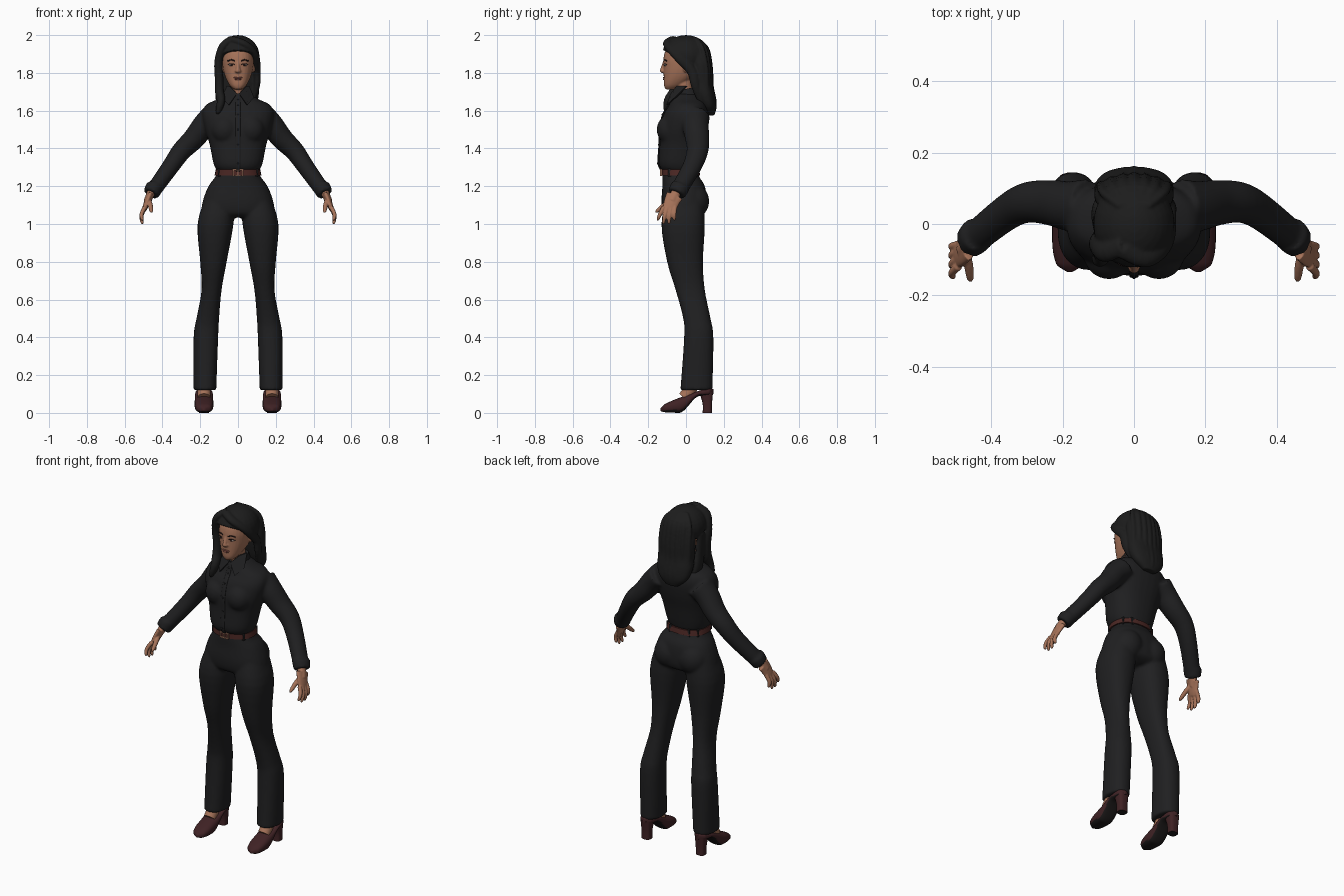
import bpy, bmesh, math
from mathutils import Vector, Matrix

if "Cube" in bpy.data.objects:
    bpy.data.objects.remove(bpy.data.objects["Cube"])

SIDES = 28  # points around each cross-section


def material(name, *colour):
    mat = bpy.data.materials.new(name)
    mat.use_nodes = True
    mat.diffuse_color = (*colour, 1)
    shader = mat.node_tree.nodes["Principled BSDF"]
    shader.inputs["Base Color"].default_value = (*colour, 1)
    shader.inputs["Roughness"].default_value = .8
    return mat


CLOTH = material("black cloth", .014, .014, .015)
HAIR = material("black hair", .012, .012, .012)
SKIN = material("brown skin", .38, .17, .1)
SHOE = material("maroon leather", .05, .016, .018)
SOLE = material("dark sole", .012, .01, .01)
BELT = material("red brown belt", .07, .02, .017)
BUCKLE = material("copper buckle", .35, .17, .11)
LIPS = material("lip red", .27, .09, .07)
EYE = material("eye white", .5, .42, .38)
IRIS = material("dark brown iris", .02, .01, .01)


def resample(rows, steps=4):
    """Smooth spline through rows of numbers."""
    rows = [Vector(row) for row in rows]
    rows = [rows[0], *rows, rows[-1]]
    result = []
    for a, b, c, d in zip(rows, rows[1:], rows[2:], rows[3:]):
        for step in range(steps):
            t = step / steps
            result.append(b + ((c - a) + ((2*a - 5*b + 4*c - d) + (3*b - a - 3*c + d)*t)*t)*t/2)
    return result + [rows[-1]]


def bridge(bm, rings, both):
    """Join rings into a closed body, optionally mirrored in x."""
    for side in ((1, -1) if both else (1,)):
        loops = [[bm.verts.new((side*p.x, p.y, p.z)) for p in ring] for ring in rings]
        for low, high in zip(loops, loops[1:]):
            for i in range(SIDES):
                j = (i + 1) % SIDES
                bm.faces.new((low[i], low[j], high[j], high[i]))
        bm.faces.new(loops[0])
        bm.faces.new(loops[-1])


def slices(bm, rows, upright=True, power=2.3, both=False):
    """Rows: level, half width, then near and far limit in depth, then x centre."""
    rings = []
    for level, half, near, far, centre in resample(rows):
        ring = []
        for i in range(SIDES):
            angle = i * math.tau / SIDES
            c, s = (math.copysign(abs(w)**(2/power), w) for w in (math.cos(angle), math.sin(angle)))
            across, deep = centre + half*c, (near + far + (far - near)*s) / 2
            ring.append(Vector((across, deep, level) if upright else (across, level, deep)))
        rings.append(ring)
    bridge(bm, rings, both)


def oval(level, half, near, far, centre=0):
    return (level, half, near, far, centre)


def tube(bm, path, start, end, flat=1, tip=False, both=False):
    """Tube whose radius runs from start to end; flat scales it along y."""
    points = resample(path)
    last = len(points) - 1
    rings = []
    for i, point in enumerate(points):
        t = i / last
        radius = start + (end - start)*t
        if tip:
            radius *= max(.2, math.sqrt(1 - t**8))
        along = (points[min(i + 1, last)] - points[max(i - 1, 0)]).normalized()
        v = Vector((0, 1, 0))
        v = (v - along*v.dot(along)).normalized()
        u = along.cross(v)
        angles = [k * math.tau / SIDES for k in range(SIDES)]
        rings.append([point + radius*(u*math.cos(a) + v*flat*math.sin(a)) for a in angles])
    bridge(bm, rings, both)


def ball(bm, place, size, both=False):
    for side in ((1, -1) if both else (1,)):
        spot = Vector((side*place[0], place[1], place[2]))
        bmesh.ops.create_uvsphere(bm, u_segments=24, v_segments=16, radius=1,
                                  matrix=Matrix.LocRotScale(spot, None, Vector(size)))


def box(bm, place, size):
    bmesh.ops.create_cube(bm, size=1, matrix=Matrix.LocRotScale(Vector(place), None, Vector(size)))


def finish(name, bm, *materials, rule=None, voxel=0, relax=4):
    """Make the object; a voxel size fuses its bodies into one smooth surface."""
    bmesh.ops.recalc_face_normals(bm, faces=bm.faces)
    for face in bm.faces:
        face.smooth = True
        if rule:
            face.material_index = rule(face)
    mesh = bpy.data.meshes.new(name)
    bm.to_mesh(mesh)
    bm.free()
    part = bpy.data.objects.new(name, mesh)
    bpy.context.collection.objects.link(part)
    for mat in materials:
        mesh.materials.append(mat)
    if voxel:
        fuse = part.modifiers.new("fuse", "REMESH")
        fuse.mode, fuse.voxel_size, fuse.use_smooth_shade = "VOXEL", voxel, True
        smooth = part.modifiers.new("relax", "SMOOTH")
        smooth.factor, smooth.iterations = .5, relax
    else:
        bpy.ops.object.select_all(action="DESELECT")
        part.select_set(True)
        bpy.context.view_layer.objects.active = part
        bpy.ops.object.shade_smooth_by_angle(angle=math.radians(45))


# Shirt: torso, bust, sleeves and cuffs
bm = bmesh.new()
torso = [oval(1.28, .11, -.125, .06), oval(1.32, .13, -.145, .07), oval(1.42, .15, -.14, .09),
         oval(1.5, .175, -.14, .11), oval(1.58, .19, -.12, .12), oval(1.63, .17, -.09, .11),
         oval(1.66, .11, -.08, .09), oval(1.69, .06, -.07, .06)]
slices(bm, torso)
ball(bm, (.07, -.09, 1.5), (.07, .065, .075), both=True)
tube(bm, [(.13, .05, 1.57), (.18, .05, 1.52), (.235, .06, 1.45), (.3, .06, 1.385), (.36, .03, 1.3), (.46, -.05, 1.16)],
     start=.07, end=.04, flat=1.1, both=True)
tube(bm, [(.44, -.03, 1.2), (.46, -.05, 1.16)], start=.048, end=.043, flat=1.1, both=True)
finish("shirt", bm, CLOTH, voxel=.009)

# Collar band and folded collar points
bm = bmesh.new()
tube(bm, [(0, .014, 1.65), (0, 0, 1.715)], start=.068, end=.057)
outline = [(.006, -.082, 1.69), (.05, -.105, 1.63), (.085, -.06, 1.67), (.06, 0, 1.73), (.045, -.05, 1.73)]
for side in (1, -1):
    front = [bm.verts.new((side*x, y, z)) for x, y, z in outline]
    back = [bm.verts.new((side*x*.9, y + .01, z)) for x, y, z in outline]
    bm.faces.new(front)
    bm.faces.new(back)
    for i, corner in enumerate(front):
        bm.faces.new((front[i - 1], corner, back[i], back[i - 1]))
finish("collar", bm, CLOTH)

# Button placket following the front of the torso
bm = bmesh.new()
seam = [(0, near - .002, level) for level, half, near, far, centre in torso]
tube(bm, seam, start=.013, end=.013, flat=.3)
for x, y, z in seam[1:-1]:
    ball(bm, (x, y - .004, z), (.005, .003, .005))
finish("shirt_placket", bm, CLOTH)

# Trousers: hips, seat and legs
bm = bmesh.new()
slices(bm, [oval(1.29, .108, -.12, .06), oval(1.25, .12, -.125, .07), oval(1.2, .157, -.125, .1),
            oval(1.12, .187, -.13, .11), oval(1.06, .19, -.12, .1), oval(1.035, .15, -.09, .06)])
ball(bm, (.08, .04, 1.12), (.085, .083, .09), both=True)
slices(bm, [oval(1.15, .075, -.1, .09, .095), oval(1, .095, -.13, .1, .119), oval(.8, .07, -.1, .09, .13),
            oval(.65, .053, -.055, .1, .14), oval(.5, .06, -.015, .13, .16), oval(.4, .065, -.01, .145, .17),
            oval(.12, .06, -.03, .14, .175)], both=True)
finish("trousers", bm, CLOTH, voxel=.009)

# Belt, belt loops and buckle
bm = bmesh.new()
slices(bm, [oval(1.258, .124, -.13, .075), oval(1.288, .118, -.13, .07)])
finish("belt", bm, BELT)
bm = bmesh.new()
for degrees in (35, 60, 120, 145, 215, 325):
    angle = math.radians(degrees)
    box(bm, (.12*math.cos(angle), .1*math.sin(angle) - .03, 1.272), (.014, .014, .042))
finish("belt_loops", bm, CLOTH)
bm = bmesh.new()
for step in (-1, 0, 1):
    box(bm, (step*.025, -.132, 1.272), (.007, .01, .03))
    if step:
        box(bm, (0, -.132, 1.272 + step*.015), (.057, .01, .007))
finish("belt_buckle", bm, BUCKLE)

# Shoes: body shaped from toe to heel, dark underside and block heel
bm = bmesh.new()
rows = []
for step in range(17):
    t = step / 16
    rise = min(1, max(0, (t - .35) / .4))
    rounding = math.sqrt((1 - (1 - t)**6) * (1 - t**12))
    arch = .09 * rise*rise*(3 - 2*rise)
    rows.append(oval(.28*t - .135, .006 + (.05 - .013*t)*rounding, arch + .01*(1 - rounding),
                     .025 + .02*rounding + .1*t, .18))
slices(bm, rows, upright=False, power=2.6, both=True)
slices(bm, [oval(0, .027, .088, .138, .18), oval(.05, .028, .088, .138, .18), oval(.11, .034, .07, .143, .18)],
       power=3, both=True)
finish("shoes", bm, SHOE, SOLE, rule=lambda face: int(face.normal.z < -.6))
bm = bmesh.new()
tube(bm, [(.18, -.01, .08), (.18, .02, .12), (.18, .055, .2)], start=.034, end=.036, both=True)
finish("ankles", bm, SKIN)

# Hands: wrist, palm, four fingers and thumb
bm = bmesh.new()
tube(bm, [(.45, -.04, 1.19), (.48, -.075, 1.12)], start=.023, end=.02, flat=1.2, both=True)
tube(bm, [(.468, -.06, 1.15), (.48, -.075, 1.12), (.5, -.094, 1.065)], start=.018, end=.014, flat=2.6, tip=True, both=True)
for finger in range(4):
    spread = finger - 1.5
    droop = .01 * spread*spread
    tube(bm, [(.492, .02*spread - .088, 1.09), (.511, .025*spread - .1, 1.04 + droop/2),
              (.505, .03*spread - .106, .995 + droop)], start=.012, end=.009, tip=True, both=True)
tube(bm, [(.476, -.075, 1.13), (.464, -.115, 1.1), (.458, -.163, 1.06)], start=.015, end=.011, tip=True, both=True)
finish("hands", bm, SKIN, voxel=.004, relax=2)

# Head: skull, nose, ears and neck
bm = bmesh.new()
slices(bm, [oval(1.713, .022, -.108, -.05), oval(1.735, .045, -.117, -.01), oval(1.78, .068, -.118, .05),
            oval(1.83, .081, -.119, .09), oval(1.88, .084, -.119, .1), oval(1.93, .074, -.1, .09),
            oval(1.98, .02, -.03, .02)])
tube(bm, [(0, -.113, 1.86), (0, -.128, 1.81)], start=.008, end=.012)
ball(bm, (0, -.122, 1.81), (.017, .016, .011))
ball(bm, (.083, 0, 1.83), (.009, .017, .028), both=True)
tube(bm, [(0, .01, 1.64), (0, -.01, 1.71), (0, -.01, 1.78)], start=.052, end=.046)
finish("head", bm, SKIN, voxel=.0045, relax=3)

# Eyes, irises, lashes, brows and lips
bm = bmesh.new()
ball(bm, (.034, -.106, 1.842), (.015, .01, .0065), both=True)
finish("eyes", bm, EYE)
bm = bmesh.new()
ball(bm, (.034, -.111, 1.842), (.0065, .007, .0065), both=True)
for lift, width in ((0, .002), (.02, .0035)):
    tube(bm, [(.016, -.117, lift + 1.843), (.035, -.114, lift + 1.849), (.055, -.102, lift + 1.843)],
         start=width, end=width, both=True)
finish("irises_and_brows", bm, IRIS)
bm = bmesh.new()
ball(bm, (0, -.114, 1.775), (.023, .008, .005))
ball(bm, (0, -.114, 1.767), (.019, .008, .006))
finish("lips", bm, LIPS)

# Hair: crown cut along the hairline, back mass, parted locks and strands
bm = bmesh.new()
ball(bm, (0, 0, 1.888), (.114, .13, .112))
bmesh.ops.bisect_plane(bm, geom=[*bm.verts, *bm.edges, *bm.faces], plane_co=(0, -.11, 1.915),
                       plane_no=(0, 1, 2), clear_inner=True)
bmesh.ops.holes_fill(bm, edges=[edge for edge in bm.edges if edge.is_boundary])
slices(bm, [oval(1.95, .08, 0, .11), oval(1.85, .11, .025, .13), oval(1.75, .11, .035, .14),
            oval(1.68, .11, .05, .155), oval(1.62, .09, .08, .16), oval(1.575, .04, .11, .15)])
tube(bm, [(-.03, -.06, 1.98), (-.08, -.08, 1.94), (-.103, -.06, 1.86), (-.1, -.05, 1.77), (-.098, -.06, 1.7),
          (-.09, -.09, 1.65), (-.11, -.1, 1.58)], start=.02, end=.026, flat=1.3, tip=True)
tube(bm, [(-.03, -.07, 1.975), (.03, -.095, 1.955), (.075, -.07, 1.92), (.097, -.03, 1.875), (.1, .03, 1.81),
          (.1, .05, 1.73), (.07, .09, 1.62)], start=.02, end=.018, flat=1.4, tip=True)
tube(bm, [(-.1, 0, 1.86), (-.1, .01, 1.75), (-.1, .03, 1.67), (-.09, .05, 1.61)], start=.015, end=.022, flat=2, tip=True)
for strand in range(-3, 4):
    x = strand * .03
    dip = 3 * x*x
    tube(bm, [(x*.4, .05, 1.98), (x*.9, .11 - dip, 1.93), (x, .13 - dip, 1.83), (x, .134 - dip, 1.73),
              (x*.9, .15 - dip, 1.65), (x*.7, .15 - dip, 1.585 + abs(x)*.4)], start=.014, end=.018, flat=.8, tip=True)
finish("hair", bm, HAIR, voxel=.006, relax=2)
